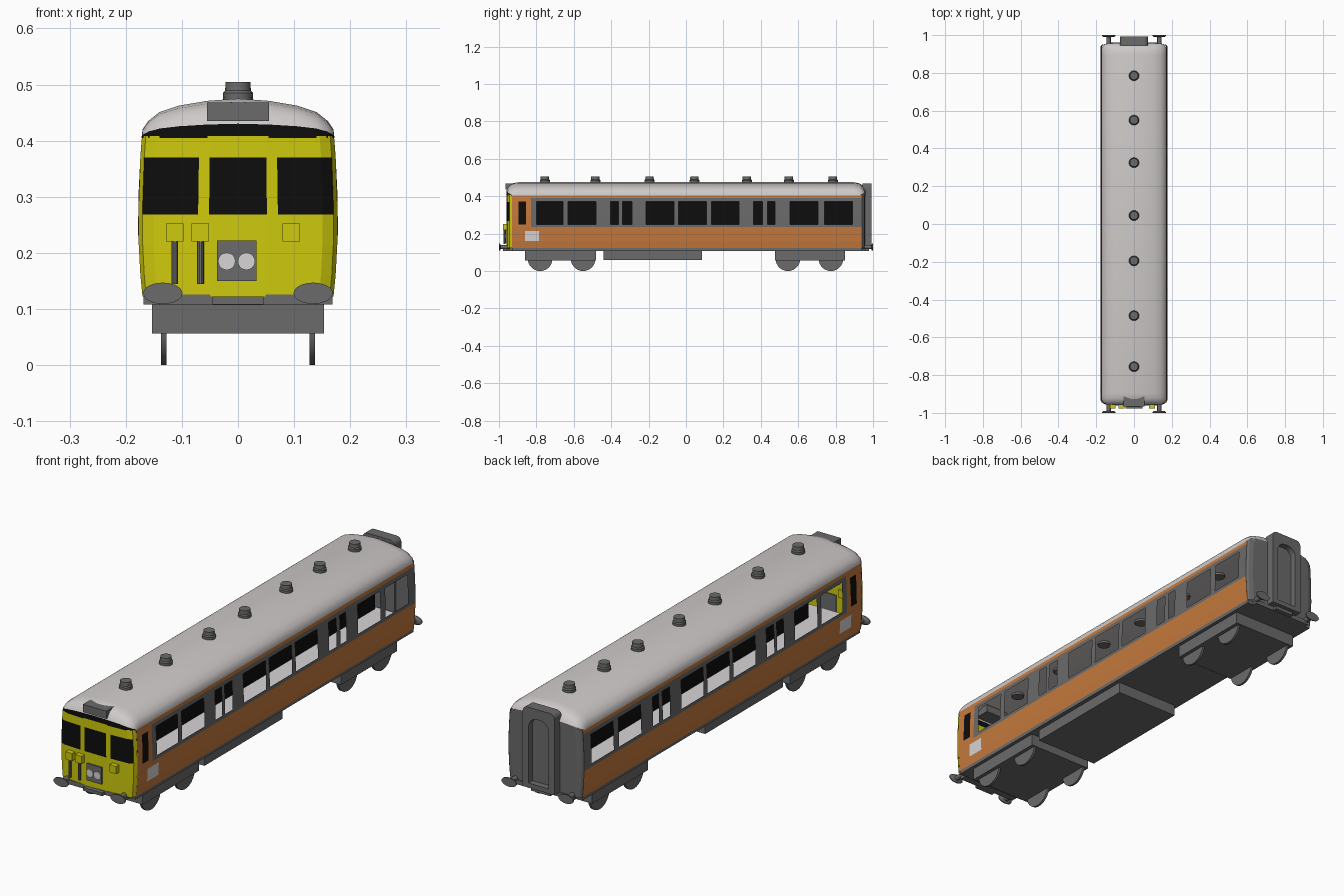
import bpy, bmesh, math
from mathutils import Matrix, Vector

if "Cube" in bpy.data.objects:
    bpy.data.objects.remove(bpy.data.objects["Cube"])

def mat(name, r, g, b):
    m = bpy.data.materials.new(name)
    m.diffuse_color = (r, g, b, 1)
    m.use_nodes = True
    m.node_tree.nodes["Principled BSDF"].inputs["Base Color"].default_value = m.diffuse_color
    return m

YEL, ORA, GRY, BLK, ROOF, WHT = MATS = [
    mat("yellow", .62, .59, .004), mat("orange", .56, .19, .045), mat("grey", .145, .145, .145),
    mat("black", .004, .004, .004), mat("roof_grey", .62, .59, .58), mat("white", .68, .66, .66)]

def make(name, verts, faces, mats, idx=None, smooth=False):
    me = bpy.data.meshes.new(name)
    me.from_pydata([tuple(v) for v in verts], [], faces)
    for m in mats:
        me.materials.append(m)
    if idx:
        for p, i in zip(me.polygons, idx):
            p.material_index = i
    ob = bpy.data.objects.new(name, me)
    bpy.context.collection.objects.link(ob)
    if smooth:
        bpy.ops.object.select_all(action='DESELECT')
        ob.select_set(True)
        bpy.context.view_layer.objects.active = ob
        bpy.ops.object.shade_smooth_by_angle(angle=math.radians(35))
    return ob

def grid(name, P, us, vs, rule, smooth=False):
    """Sheet of quads; rule(u, v) at the cell centre gives a material or None for a hole."""
    n = len(vs)
    verts = [P(u, v) for u in us for v in vs]
    faces, idx = [], []
    for i in range(len(us) - 1):
        for j in range(n - 1):
            m = rule((us[i] + us[i+1]) / 2, (vs[j] + vs[j+1]) / 2)
            if m is not None:
                faces.append((i*n+j, (i+1)*n+j, (i+1)*n+j+1, i*n+j+1))
                idx.append(MATS.index(m))
    return make(name, verts, faces, MATS, idx, smooth)

def box(name, x0, x1, y0, y1, z0, z1, m):
    v = [(x, y, z) for x in (x0, x1) for y in (y0, y1) for z in (z0, z1)]
    f = [(0,1,3,2), (4,6,7,5), (0,4,5,1), (2,3,7,6), (0,2,6,4), (1,5,7,3)]
    return make(name, v, f, [m])

def turned(name, prof, origin, axis, m, n=20, sx=1, sy=1):
    """Closed solid of revolution; prof = (radius, distance along axis)."""
    q = Vector((0, 0, 1)).rotation_difference(Vector(axis))
    o = Vector(origin)
    v = [o + q @ Vector((r*math.cos(2*math.pi*k/n)*sx, r*math.sin(2*math.pi*k/n)*sy, d))
         for r, d in prof for k in range(n)]
    f = [(i*n+k, i*n+(k+1) % n, (i+1)*n+(k+1) % n, (i+1)*n+k)
         for i in range(len(prof)-1) for k in range(n)]
    f += [tuple(range(n))[::-1], tuple(range((len(prof)-1)*n, len(prof)*n))]
    return make(name, v, f, [m], smooth=True)

def lerp(tab, t):
    for (a, p), (b, q) in zip(tab, tab[1:]):
        if t <= b:
            return p + (q-p)*(t-a)/(b-a)
    return tab[-1][1]

WIDTH = [(.12, .170), (.16, .174), (.235, .178), (.30, .1775), (.372, .174), (.41, .171)]
def w(z): return lerp(WIDTH, z)
BOW = [(0, 0), (.29, 0), (.4, .001), (.85, .005), (.96, .015), (1.001, .03)]   # end rounding in plan
def bow(f): return lerp(BOW, abs(f))

# Body sides with open windows
WINS = [(-.80, -.658), (-.63, -.48), (-.405, -.36), (-.34, -.29), (-.215, -.065), (-.04, .11),
        (.135, .283), (.36, .41), (.435, .475), (.555, .705), (.74, .89)]
def side_rule(y, z):
    if .25 < z < .372:
        if any(a < y < b for a, b in WINS):
            return None
        if -.895 < y < -.855:
            return BLK
    if -.86 < y < -.785 and .16 < z < .215:
        return WHT
    if y > -.83 and .235 < z < .39:
        return GRY
    return ORA
ys = sorted({-.93, -.895, -.86, -.855, -.83, -.785, .94} | {e for p in WINS for e in p})
zs = [.122, .16, .215, .235, .25, .3, .372, .39, .408]
grid("right_side", lambda y, z: (w(z), y, z), ys, zs, side_rule)
grid("left_side", lambda y, z: (-w(z), y, z), ys[::-1], zs, side_rule)

# Cab front with three windows, and plain rear end
half = [0, .29, .4, .85, .96, 1]
us = [-u for u in half[:0:-1]] + half
def front_rule(u, z):
    u = abs(u)
    return BLK if .268 < z < .37 and (u < .29 or .4 < u < .96) else YEL
grid("cab_front", lambda u, z: (u*w(z), -.96 + bow(u), z), us,
     [.122, .16, .215, .268, .37, .408], front_rule)
grid("rear_end", lambda u, z: (u*w(z), .957 - bow(u)*.57, z), us[::-1], zs, lambda u, z: GRY)

# Roof with domed ends
arc = [(.172, .405), (.170, .42), (.160, .435), (.140, .451), (.105, .4625), (.055, .471), (0, .475)]
arc = arc + [(-x, z) for x, z in arc[-2::-1]]
END = [(0, .36, 1), (.006, .55, .9), (.018, .78, .7), (.035, .92, .4), (.065, 1, 0)]  # inset, height, bow
st = [(-.96 + d, h, b) for d, h, b in END] + [(.96 - d, h, -b) for d, h, b in END[::-1]]
def roof_pt(i, j):
    y, h, b = st[i]
    x, z = arc[j]
    return (x, y + b*bow(x/.172), .405 + (z - .405)*h)
grid("roof", roof_pt, range(len(st)), range(len(arc)), lambda i, j: ROOF, True)

# Bands closing the roof ends
def band(end, j, v):
    x, y, z = roof_pt(end, j)
    return (x, y, .405 + (z - .405)*v)
order = list(range(len(arc)))
grid("front_band", lambda j, v: band(0, j, v), order[::-1], [0, 1], lambda j, v: BLK)
grid("rear_band", lambda j, v: band(len(st)-1, j, v), order, [0, 1], lambda j, v: GRY)

# Interior floor and dark centre partition seen through the windows
box("cabin_floor", -.168, .168, -.925, .935, .155, .17, WHT)
box("centre_partition", -.002, .002, -.82, .92, .17, .378, BLK)

# Underframe, buffer beams and equipment box
box("underframe", -.168, .168, -.93, .94, .108, .124, GRY)
box("underfloor_equipment", -.15, .15, -.44, .085, .06, .11, GRY)
for s in (-1, 1):
    y0, y1 = sorted((s*.93, s*.96))
    box("buffer_beam", -.14, .14, y0, y1, .107, .126, GRY)
    y0, y1 = sorted((s*.95, s*.978))
    box("coupling", -.045, .045, y0, y1, .108, .122, GRY)

# Bogies and wheels
for y0, y1, axles in ((-.86, -.48, (-.78, -.55)), (.475, .85, (.545, .775))):
    box("bogie_frame", -.153, .153, y0, y1, .056, .108, GRY)
    for y in axles:
        for x in (-.132, .132):
            turned("wheel", [(.066, -.005), (.066, .005)], (x, y, .066), (1, 0, 0), GRY, 28)

# Oval buffers at all four corners
for s in (-1, 1):
    for x in (-.134, .134):
        turned("buffer_shank", [(.011, 0), (.011, .055)], (x, s*.94, .128), (0, s, 0), GRY, 12)
        b = turned("buffer_head", [(.85, -.009), (1, -.004), (1, 0)], (0, 0, 0), (0, s, 0), GRY, 24)
        b.data.transform(Matrix.Translation((x, s, .128)) @ Matrix.Diagonal((.035, 1, .019, 1)))

# Roof ventilators
for y in (.785, .55, .325, .045, -.195, -.485, -.755):
    turned("roof_vent", [(.026, .465), (.027, .485), (.023, .489), (.022, .505)],
           (0, y, 0), (0, 0, 1), GRY, 16)

# Cab front fittings
box("destination_box", -.055, .055, -.965, -.89, .435, .468, GRY)
for x in (-.1125, -.067, .095):
    box("jumper_socket", x-.0155, x+.0155, -.978, -.95, .22, .252, YEL)
for x in (-.1125, -.067):
    turned("jumper_hose", [(.006, .145), (.006, .221)], (x, -.970, 0), (0, 0, 1), GRY, 10)
box("lamp_panel", -.037, .033, -.966, -.955, .15, .222, GRY)
for x in (-.02, .015):
    turned("lamp", [(.0155, 0), (.0155, .004)], (x, -.965, .185), (0, -1, 0), WHT, 20)

# Rear gangway: arched frame around a recessed door
def arch(hw, z0, z1, r, y):
    pts = [(-hw, z0), (hw, z0)]
    for k in range(7):
        a = math.pi/2*k/6
        pts.append((hw - r + r*math.cos(a), z1 - r + r*math.sin(a)))
    pts += [(-x, z) for x, z in pts[:1:-1]]
    return [(x, y, z) for x, z in pts]
loops = [arch(.075, .125, .468, .022, .945), arch(.075, .125, .468, .022, .992),
         arch(.047, .145, .425, .04, .992), arch(.047, .145, .425, .04, .965)]
n = len(loops[0])
faces = [(i*n+k, i*n+(k+1) % n, (i+1)*n+(k+1) % n, (i+1)*n+k) for i in range(3) for k in range(n)]
faces.append(tuple(range(3*n, 4*n)))
gang = make("gangway", [p for l in loops for p in l], faces, [GRY])
bm = bmesh.new()
bm.from_mesh(gang.data)
bmesh.ops.holes_fill(bm, edges=[e for e in bm.edges if e.is_boundary], sides=0)
bmesh.ops.recalc_face_normals(bm, faces=bm.faces)
bm.to_mesh(gang.data)
bm.free()
